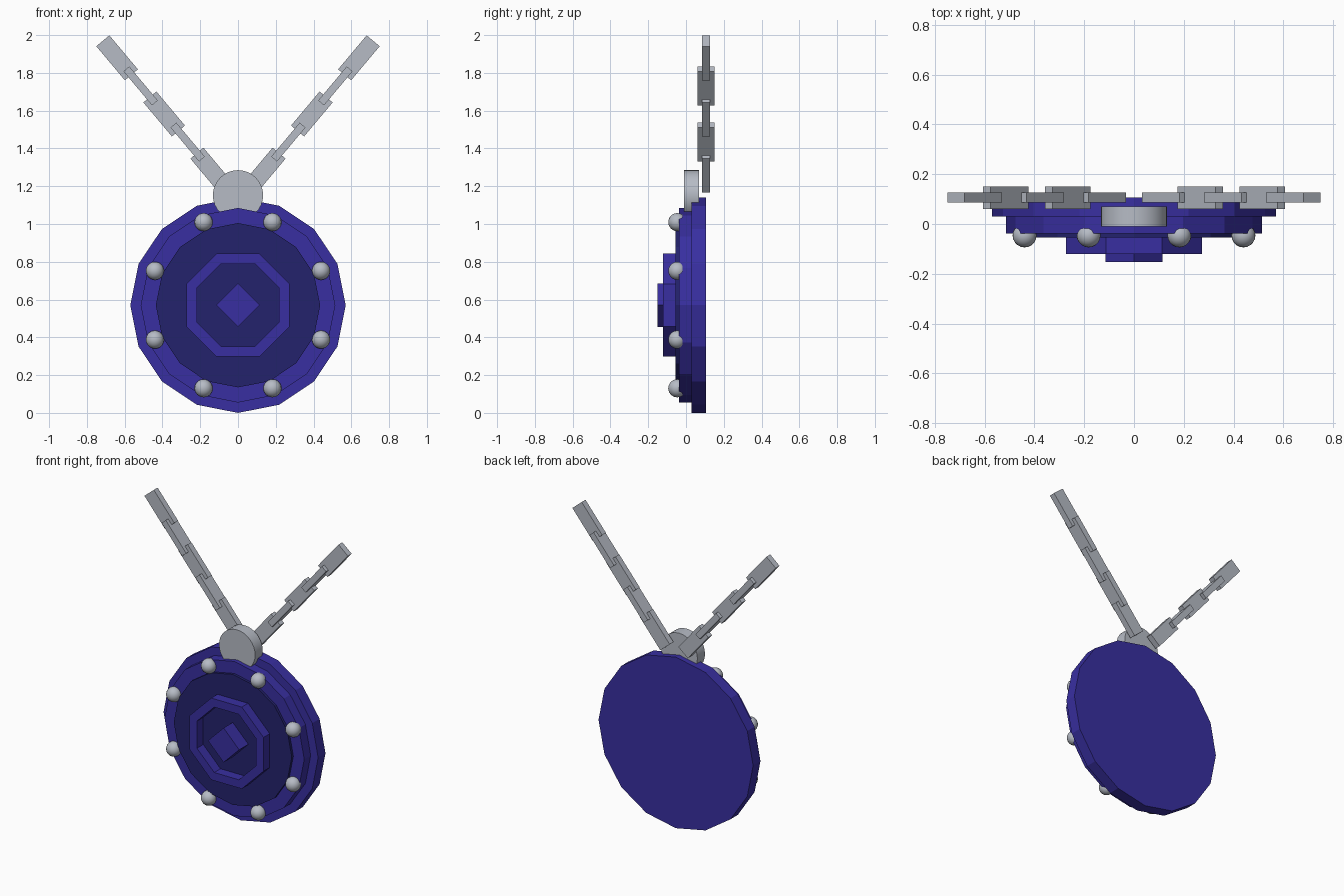
import bpy, bmesh, math
from mathutils import Matrix, Vector

if "Cube" in bpy.data.objects:
    bpy.data.objects.remove(bpy.data.objects["Cube"])

CZ = 0.57  # height of the pendant centre


def material(name, rgb):
    m = bpy.data.materials.new(name)
    m.diffuse_color = (*rgb, 1)
    m.use_nodes = True
    m.node_tree.nodes["Principled BSDF"].inputs["Base Color"].default_value = m.diffuse_color
    return m


PURPLE = material("purple", (0.040, 0.028, 0.355))
NAVY = material("dark navy", (0.017, 0.016, 0.150))
SILVER = material("silver", (0.47, 0.50, 0.56))


def finish(name, bm, mat, smooth=False):
    bmesh.ops.recalc_face_normals(bm, faces=bm.faces)
    me = bpy.data.meshes.new(name)
    bm.to_mesh(me)
    bm.free()
    me.materials.append(mat)
    ob = bpy.data.objects.new(name, me)
    bpy.context.collection.objects.link(ob)
    if smooth:
        bpy.ops.object.select_all(action='DESELECT')
        ob.select_set(True)
        bpy.context.view_layer.objects.active = ob
        bpy.ops.object.shade_smooth_by_angle(angle=math.radians(40))
    return ob


def disc(name, sides, r, y0, y1, mat, z=CZ, smooth=False):
    """Prism whose axis runs along y."""
    bm = bmesh.new()
    place = Matrix.Translation((0, (y0 + y1) / 2, z)) @ Matrix.Rotation(math.pi / 2, 4, 'X')
    bmesh.ops.create_cone(bm, cap_ends=True, segments=sides, radius1=r, radius2=r,
                          depth=y1 - y0, matrix=place)
    return finish(name, bm, mat, smooth)


# stepped medallion
disc("back_plate", 16, 0.57, 0.03, 0.107, PURPLE)
disc("front_plate", 16, 0.515, -0.038, 0.03, PURPLE)
disc("dark_inlay", 16, 0.435, -0.055, -0.038, NAVY)
disc("centre_diamond", 4, 0.115, -0.152, -0.055, PURPLE)

# raised octagonal ring
bm = bmesh.new()
section = [(0.295, -0.05), (0.295, -0.121), (0.236, -0.121), (0.236, -0.05)]
rows = []
for i in range(8):
    a = math.radians(22.5 + 45 * i)
    rows.append([bm.verts.new((r * math.cos(a), y, CZ + r * math.sin(a))) for r, y in section])
for i in range(8):
    p, q = rows[i], rows[(i + 1) % 8]
    for j in range(4):
        k = (j + 1) % 4
        bm.faces.new((p[j], p[k], q[k], q[j]))
finish("octagon_ring", bm, PURPLE)

# studs around the rim
for i in range(8):
    a = math.radians(22.5 + 45 * i)
    bm = bmesh.new()
    bmesh.ops.create_uvsphere(bm, u_segments=20, v_segments=12, radius=0.048)
    bm.transform(Matrix.Translation((0.476 * math.cos(a), -0.046, CZ + 0.476 * math.sin(a))))
    finish(f"stud_{i + 1}", bm, SILVER, True)

# round bail at the top
disc("bail", 32, 0.133, -0.01, 0.07, SILVER, 1.152, True)

# two chains of alternating flat links
for side, label in ((-1, "left"), (1, "right")):
    for i in range(5):
        wide, thin = (0.09, 0.04) if i % 2 == 0 else (0.04, 0.09)
        bm = bmesh.new()
        bmesh.ops.create_cube(bm, size=1)
        place = Matrix.Translation((side * (0.142 + 0.1245 * i), 0.106, 1.285 + 0.1487 * i))
        turn = Matrix.Rotation(side * math.radians(-50), 4, 'Y')
        bm.transform(place @ turn @ Matrix.Diagonal((0.235, thin, wide, 1)))
        finish(f"{label}_chain_link_{i + 1}", bm, SILVER)
